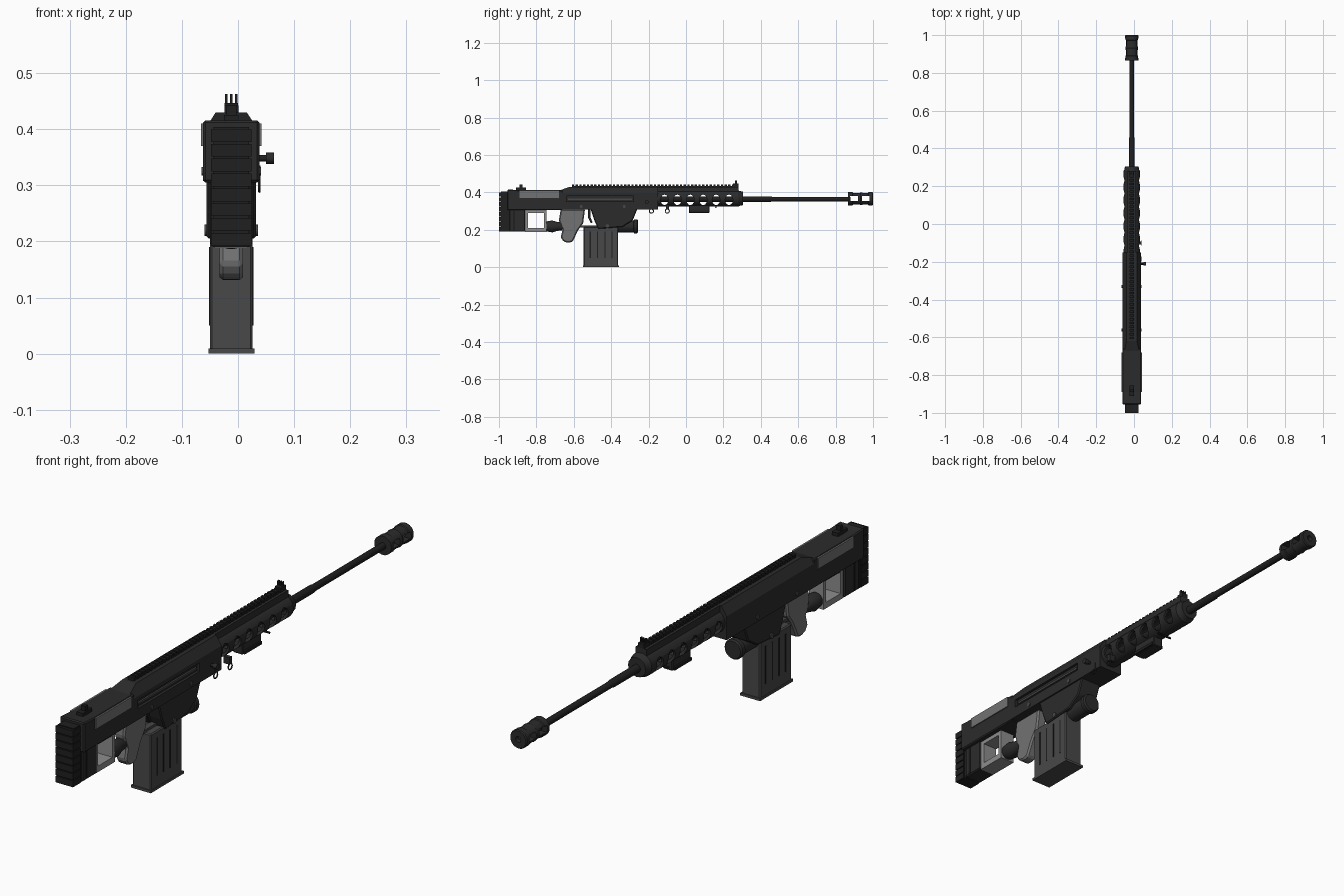
import bpy, bmesh, math
from mathutils import Matrix, Vector

if "Cube" in bpy.data.objects:
    bpy.data.objects.remove(bpy.data.objects["Cube"])

CX = -0.012  # centre plane of the body


def material(name, value):
    m = bpy.data.materials.new(name)
    m.use_nodes = True
    col = (value, value, value, 1)
    m.diffuse_color = col
    m.node_tree.nodes["Principled BSDF"].inputs["Base Color"].default_value = col
    return m


DARK = material("dark grey", 0.024)
BLACK = material("near black", 0.014)
MAG = material("magazine grey", 0.065)
GRIP = material("grip grey", 0.17)
LIGHT = material("light grey", 0.27)


def finish(name, bm, mat, bevel=0, smooth=False):
    bmesh.ops.recalc_face_normals(bm, faces=bm.faces)
    mesh = bpy.data.meshes.new(name)
    bm.to_mesh(mesh)
    bm.free()
    ob = bpy.data.objects.new(name, mesh)
    bpy.context.collection.objects.link(ob)
    if mat:
        mesh.materials.append(mat)
    if bevel:
        mod = ob.modifiers.new("bevel", "BEVEL")
        mod.width, mod.segments = bevel, 1
    if smooth:
        bpy.ops.object.select_all(action="DESELECT")
        ob.select_set(True)
        bpy.context.view_layer.objects.active = ob
        bpy.ops.object.shade_smooth_by_angle()
    return ob


def add_box(bm, half, y0, y1, z0, z1, x=CX):
    m = Matrix.Translation((x, (y0 + y1) / 2, (z0 + z1) / 2))
    bmesh.ops.create_cube(bm, size=1, matrix=m @ Matrix.Diagonal((2 * half, y1 - y0, z1 - z0, 1)))


def box(name, mat, *dims, bevel=0, **kw):
    bm = bmesh.new()
    add_box(bm, *dims, **kw)
    return finish(name, bm, mat, bevel)


def add_cyl(bm, centre, r, length, axis="Y", seg=20, stretch=1):
    turn = Matrix.Rotation(math.pi / 2, 4, "X" if axis == "Y" else "Y")
    m = Matrix.Translation(centre) @ Matrix.Diagonal((1, 1, stretch, 1)) @ turn
    bmesh.ops.create_cone(bm, cap_ends=True, segments=seg, radius1=r, radius2=r, depth=length, matrix=m)


def cyl(name, mat, *args, **kw):
    bm = bmesh.new()
    add_cyl(bm, *args, **kw)
    return finish(name, bm, mat, smooth=True)


def prism(name, mat, outline, half, bevel=0, taper_above=None, taper=1):
    """Side outline in (y, z), extruded across x; high points may be narrowed."""
    bm = bmesh.new()
    face = bm.faces.new([bm.verts.new((CX - half, y, z)) for y, z in outline])
    out = bmesh.ops.extrude_face_region(bm, geom=[face])
    moved = [g for g in out["geom"] if isinstance(g, bmesh.types.BMVert)]
    bmesh.ops.translate(bm, verts=moved, vec=(2 * half, 0, 0))
    for v in bm.verts:
        if taper_above and v.co.z > taper_above:
            v.co.x = CX + (v.co.x - CX) * taper
    return finish(name, bm, mat, bevel)


def lathe(name, mat, profile, z, seg=24):
    """Spin (y, radius) points about the bore line."""
    bm = bmesh.new()
    vs = [bm.verts.new((CX, y, z + r)) for y, r in profile]
    es = [bm.edges.new(p) for p in zip(vs, vs[1:])]
    bmesh.ops.spin(bm, geom=vs + es, cent=(CX, 0, z), axis=(0, 1, 0), angle=math.tau, steps=seg)
    bmesh.ops.remove_doubles(bm, verts=bm.verts, dist=1e-5)
    return finish(name, bm, mat, smooth=True)


def cut(ob, cutter):
    cutter.hide_render = True
    cutter.hide_viewport = True
    mod = ob.modifiers.new("cut", "BOOLEAN")
    mod.operation, mod.object, mod.solver = "DIFFERENCE", cutter, "EXACT"


# Butt pad with horizontal ribs
bm = bmesh.new()
add_box(bm, 0.032, -0.99, -0.945, 0.19, 0.404)
for i in range(8):
    z = 0.192 + i * 0.0265
    add_box(bm, 0.036, -1.0, -0.955, z, z + 0.023)
finish("butt_pad", bm, BLACK)

# Stock
prism("stock", DARK, [(-0.955, 0.305), (-0.955, 0.416), (-0.89, 0.412), (-0.66, 0.412), (-0.66, 0.305)],
      0.05, 0.004)
box("stock_toe", DARK, 0.036, -0.945, -0.86, 0.19, 0.31, bevel=0.004)
box("stock_toe_seam", BLACK, 0.038, -0.925, -0.915, 0.195, 0.305)
for side in (-1, 1):
    prism_x = CX + side * 0.05
    box(("right" if side < 0 else "left") + "_cheek_panel", GRIP, 0.004,
        -0.89, -0.68, 0.37, 0.41, x=prism_x)

# Thumbhole frame
frame = box("thumbhole_frame", LIGHT, 0.03, -0.862, -0.745, 0.188, 0.306)
cut(frame, box("thumbhole_cutter", None, 0.1, -0.845, -0.76, 0.21, 0.29))

# Receiver with side slot
receiver = box("receiver", DARK, 0.05, -0.7, -0.15, 0.308, 0.396)
cut(receiver, box("slot_cutter", None, 0.012, -0.64, -0.28, 0.35, 0.381, x=0.04))
box("slot_bar", MAG, 0.003, -0.63, -0.29, 0.36, 0.368, x=0.031)
prism("receiver_top", DARK, [(-0.72, 0.396), (-0.62, 0.43), (-0.15, 0.43), (-0.15, 0.396)],
      0.05, taper_above=0.41, taper=0.55)
prism("magazine_well", DARK, [(-0.51, 0.312), (-0.26, 0.312), (-0.285, 0.25), (-0.34, 0.215),
      (-0.47, 0.205), (-0.49, 0.25)], 0.044, 0.004)
for y in (-0.56, -0.33):
    cyl("receiver_pin", MAG, (CX, y, 0.325), 0.008, 0.106, axis="X", seg=12)
cyl("well_cross_pin", MAG, (CX, -0.42, 0.22), 0.01, 0.096, axis="X", seg=12)

# Charging handle
cyl("charging_stem", BLACK, (0.042, -0.21, 0.348), 0.006, 0.03, axis="X", seg=12)
cyl("charging_knob", DARK, (0.057, -0.21, 0.348), 0.01, 0.015, axis="X", seg=16)

# Magazine with side ribs and floor plate
box("magazine", MAG, 0.038, -0.547, -0.363, 0.005, 0.215, bevel=0.004)
box("magazine_floor", MAG, 0.041, -0.552, -0.358, 0, 0.009)
bm = bmesh.new()
for i in range(4):
    y = -0.512 + i * 0.039
    add_box(bm, 0.0395, y - 0.003, y + 0.003, 0.05, 0.19)
finish("magazine_ribs", bm, BLACK)

# Pistol grip, trigger and guard
prism("pistol_grip", GRIP, [(-0.67, 0.31), (-0.68, 0.25), (-0.66, 0.2), (-0.67, 0.16), (-0.655, 0.138),
      (-0.63, 0.13), (-0.605, 0.137), (-0.59, 0.17), (-0.575, 0.2), (-0.55, 0.235), (-0.54, 0.31)],
      0.021, 0.006)
prism("trigger", BLACK, [(-0.525, 0.31), (-0.51, 0.31), (-0.512, 0.27), (-0.5, 0.24), (-0.508, 0.235),
      (-0.525, 0.268)], 0.008)
box("trigger_guard", MAG, 0.012, -0.6, -0.47, 0.212, 0.224)
lathe("rear_knob", DARK, [(-0.745, 0), (-0.745, 0.027), (-0.715, 0.032), (-0.69, 0.024),
      (-0.655, 0.02), (-0.655, 0)], 0.218)

# Front canister under the receiver
lathe("front_canister", DARK, [(-0.4, 0), (-0.4, 0.032), (-0.28, 0.032), (-0.278, 0.037),
      (-0.262, 0.037), (-0.256, 0.032), (-0.256, 0)], 0.218)

# Handguard with oval side holes
guard = lathe("handguard", DARK, [(-0.16, 0.034), (-0.16, 0.044), (0.28, 0.044), (0.285, 0.04),
              (0.305, 0.036), (0.305, 0.012), (0.28, 0.012), (0.28, 0.034), (-0.16, 0.034)], 0.368, 16)
bm = bmesh.new()
for i in range(6):
    add_cyl(bm, (CX, -0.115 + i * 0.069, 0.36), 0.021, 0.2, axis="X", seg=12, stretch=1.35)
cut(guard, finish("handguard_cutter", bm, None))
box("handguard_spine", DARK, 0.022, -0.15, 0.28, 0.405, 0.43)
box("lower_rail", DARK, 0.02, 0.015, 0.125, 0.29, 0.332, bevel=0.003)
box("lower_rail_foot", BLACK, 0.026, 0.02, 0.12, 0.292, 0.303)
cyl("front_pin", BLACK, (CX, 0.16, 0.32), 0.004, 0.06, axis="X", seg=8)

# Toothed top rail
bm = bmesh.new()
add_box(bm, 0.010, -0.61, 0.28, 0.425, 0.434)
for i in range(45):
    y = -0.61 + i * 0.0199
    add_box(bm, 0.0125, y, y + 0.012, 0.43, 0.442)
finish("top_rail", bm, BLACK)

# Sights
box("front_sight_base", BLACK, 0.012, 0.25, 0.28, 0.43, 0.447)
for dx in (-0.009, 0, 0.009):
    box("front_sight_prong", BLACK, 0.002, 0.262, 0.272, 0.44, 0.463, x=CX + dx)
box("rear_sight_base", BLACK, 0.013, -0.91, -0.855, 0.41, 0.425)
box("rear_sight_leaf", BLACK, 0.009, -0.89, -0.875, 0.42, 0.443)

# Sling rings
for y in (-0.185, -0.1):
    box("ring_lug", DARK, 0.012, y - 0.008, y + 0.008, 0.31, 0.335, x=0.028)
    bpy.ops.mesh.primitive_torus_add(major_segments=16, minor_segments=6, major_radius=0.011,
                                     minor_radius=0.0025, location=(0.038, y, 0.3),
                                     rotation=(0, math.pi / 2, 0))
    bpy.context.object.name = "sling_ring"
    bpy.context.object.data.materials.append(DARK)

# Barrel and muzzle brake with side windows
lathe("barrel", BLACK, [(-0.2, 0), (-0.2, 0.015), (0.45, 0.015), (0.46, 0.0125), (0.88, 0.0125),
      (0.88, 0)], 0.364)
brake = lathe("muzzle_brake", DARK, [(0.865, 0.011), (0.865, 0.035), (0.89, 0.035), (0.893, 0.032),
              (0.93, 0.032), (0.933, 0.034), (0.945, 0.032), (0.972, 0.032), (0.975, 0.035),
              (0.996, 0.035), (1.0, 0.032), (1.0, 0.011), (0.865, 0.011)], 0.366)
bm = bmesh.new()
for y in (0.878, 0.94):
    add_box(bm, 0.08, y, y + 0.042, 0.355, 0.38)
cut(brake, finish("brake_cutter", bm, None))
